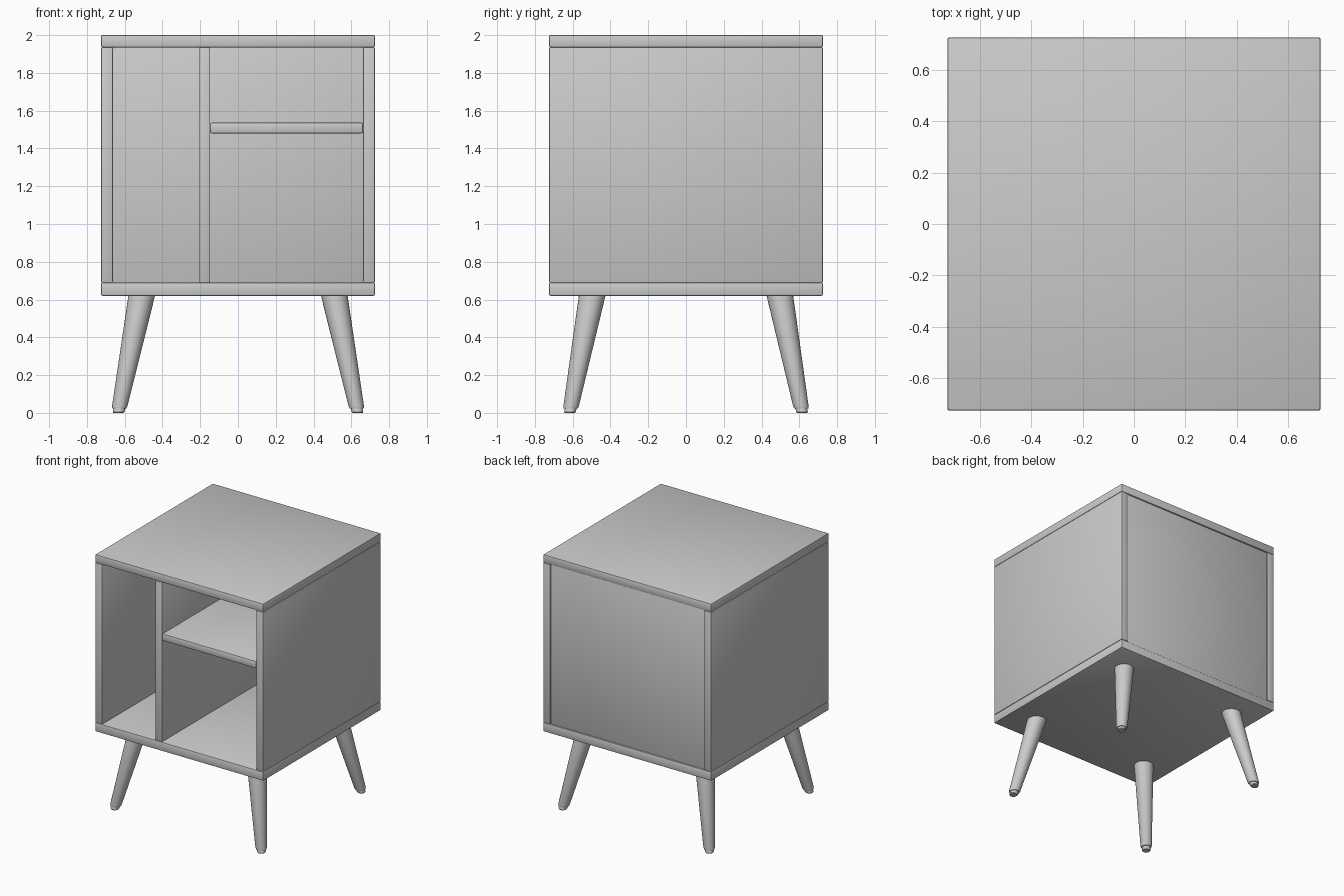
import bpy, bmesh
from math import radians, sin, cos, tau

if "Cube" in bpy.data.objects:
    bpy.data.objects.remove(bpy.data.objects["Cube"])

grey = bpy.data.materials.new("plain grey")
grey.diffuse_color = (0.6, 0.6, 0.6, 1)
grey.use_nodes = True
grey.node_tree.nodes["Principled BSDF"].inputs["Base Color"].default_value = grey.diffuse_color


def finish(name, bm):
    """Turn a bmesh into a named, smooth-by-angle object."""
    bmesh.ops.recalc_face_normals(bm, faces=bm.faces)
    mesh = bpy.data.meshes.new(name)
    bm.to_mesh(mesh)
    bm.free()
    mesh.materials.append(grey)
    ob = bpy.data.objects.new(name, mesh)
    bpy.context.collection.objects.link(ob)
    bpy.ops.object.select_all(action='DESELECT')
    ob.select_set(True)
    bpy.context.view_layer.objects.active = ob
    bpy.ops.object.shade_smooth_by_angle(angle=radians(35))
    return ob


def board(name, x, y, z, bevel=0.007):
    """Softly bevelled box spanning the given (min, max) ranges."""
    bm = bmesh.new()
    bmesh.ops.create_cube(bm, size=1)
    for v in bm.verts:
        v.co = [lo + (hi - lo) * (c + 0.5) for c, (lo, hi) in zip(v.co, (x, y, z))]
    bmesh.ops.bevel(bm, geom=bm.edges[:], offset=bevel, segments=2,
                    profile=0.5, affect='EDGES')
    return finish(name, bm)


def leg(name, sx, sy, sides=28):
    """Splayed, tapered leg lofted through horizontal rings, with a small foot."""
    # height, radius; the centre slides outwards towards the floor
    rings = [(0.63, 0.071), (0.035, 0.041), (0.024, 0.037),
             (0.024, 0.031), (0.005, 0.031), (0.0, 0.027)]
    bm = bmesh.new()
    loops = []
    for z, r in rings:
        t = 1 - z / 0.62
        cx, cy = sx * (0.51 + 0.123 * t), sy * (0.497 + 0.118 * t)
        loops.append([bm.verts.new((cx + r * cos(tau * i / sides),
                                    cy + r * sin(tau * i / sides), z))
                      for i in range(sides)])
    for a, b in zip(loops, loops[1:]):
        for i in range(sides):
            j = (i + 1) % sides
            bm.faces.new((a[i], a[j], b[j], b[i]))
    bm.faces.new(loops[0])
    bm.faces.new(loops[-1])
    return finish(name, bm)


W = 0.725                      # half width and depth of the cabinet
T = 0.062                      # board thickness
FULL = (-W, W)
INSIDE = (0.69, 1.935)         # height range between bottom and top

# Carcass
board("top_panel", FULL, FULL, (1.935, 2.0))
board("bottom_panel", FULL, FULL, (0.62, 0.69))
board("left_side_panel", (-W, -W + T), FULL, INSIDE, 0.005)
board("right_side_panel", (W - T, W), FULL, INSIDE, 0.005)
board("back_panel", (-W + T, W - T), (0.68, 0.715), INSIDE, 0.002)

# Interior divider and shelf
board("divider", (-0.205, -0.148), (-W, 0.68), INSIDE, 0.005)
board("shelf", (-0.148, W - T), (-W, 0.68), (1.48, 1.537), 0.009)

# Legs
for sy, depth in ((-1, "front"), (1, "back")):
    for sx, side in ((-1, "left"), (1, "right")):
        leg(f"{depth}_{side}_leg", sx, sy)
